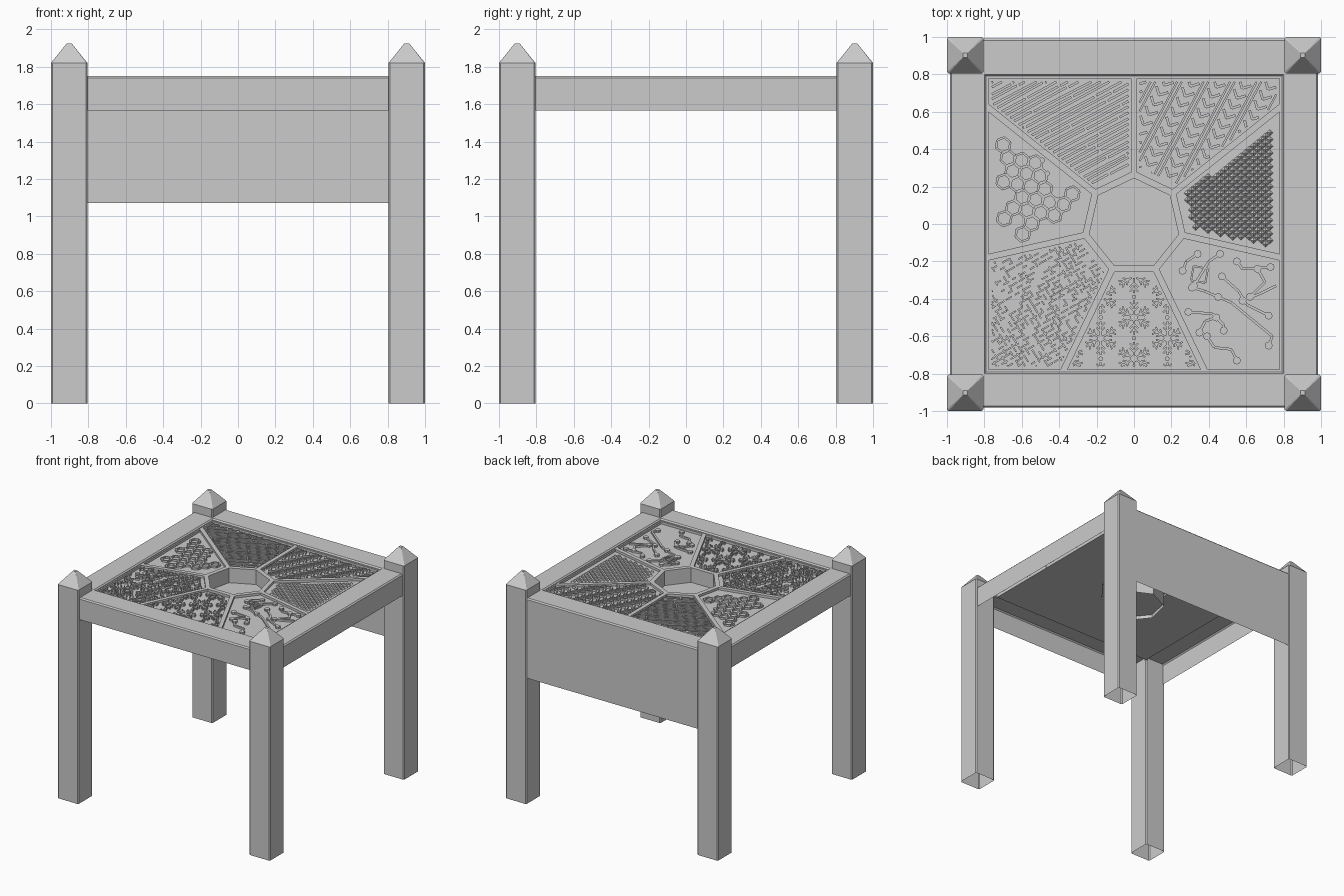
import bpy, bmesh, math, random
from mathutils import Vector, Matrix

if "Cube" in bpy.data.objects:
    bpy.data.objects.remove(bpy.data.objects["Cube"])

random.seed(4)
R_OUT, R_IN = 0.285, 0.245            # centre well rim radii
SQ = 0.79                             # half size of the inlaid top
Z_BASE, Z_TOP, Z_RIM = 1.715, 1.73, 1.735
STEP = math.tau / 7


def finish(bm, name, merge=False):
    if merge:
        bmesh.ops.remove_doubles(bm, verts=bm.verts, dist=1e-5)
        bmesh.ops.recalc_face_normals(bm, faces=bm.faces)
    me = bpy.data.meshes.new(name)
    bm.to_mesh(me)
    bm.free()
    ob = bpy.data.objects.new(name, me)
    bpy.context.collection.objects.link(ob)
    return ob


def face(bm, pts):
    return bm.faces.new([bm.verts.new(p) for p in pts])


def prism(bm, pts, z0, z1, taper=1.0):
    """Bottomless block over a counter-clockwise 2D outline."""
    n = len(pts)
    c = sum((Vector(p) for p in pts), Vector((0, 0))) / n
    lo = [bm.verts.new((p[0], p[1], z0)) for p in pts]
    hi = [bm.verts.new((*(c + (Vector(p) - c) * taper), z1)) for p in pts]
    for i in range(n):
        j = (i + 1) % n
        bm.faces.new((lo[i], lo[j], hi[j], hi[i]))
    bm.faces.new(hi)


def ngon(c, r, n, a0=0.0):
    return [(c[0] + r * math.cos(a0 + i * math.tau / n),
             c[1] + r * math.sin(a0 + i * math.tau / n)) for i in range(n)]


def wedge(k, inset):
    """Half-planes (normal, distance) enclosing the k-th panel."""
    a = math.pi / 2 + k * STEP
    b, m = a + STEP, a + STEP / 2
    planes = [((math.sin(a), -math.cos(a)), -inset), ((-math.sin(b), math.cos(b)), -inset),
              ((-math.cos(m), -math.sin(m)), -R_OUT * math.cos(STEP / 2) - inset)]
    planes += [(n, SQ - inset) for n in ((1, 0), (-1, 0), (0, 1), (0, -1))]
    return [(Vector(n), d) for n, d in planes]


def inside(p, planes, pad=0.0):
    return all(n.dot(Vector(p)) <= d - pad for n, d in planes)


def clip_poly(planes):
    poly = [Vector(p) for p in ((-1, -1), (1, -1), (1, 1), (-1, 1))]
    for n, d in planes:
        out = []
        for i, p in enumerate(poly):
            q = poly[(i + 1) % len(poly)]
            dp, dq = n.dot(p) - d, n.dot(q) - d
            if dp <= 0:
                out.append(p)
            if dp * dq < 0:
                out.append(p.lerp(q, dp / (dp - dq)))
        poly = out
    return poly


def bar(bm, p, q, w, planes=(), z0=Z_BASE, z1=Z_TOP):
    """Raised strip from p to q, trimmed to the panel."""
    p, q = Vector(p), Vector(q)
    t0, t1 = 0.0, 1.0
    for n, d in planes:
        dp, dq = n.dot(p) - d, n.dot(q) - d
        if dp > 0 and dq > 0:
            return
        if dp > 0:
            t0 = max(t0, dp / (dp - dq))
        elif dq > 0:
            t1 = min(t1, dp / (dp - dq))
    if t1 - t0 < 1e-3:
        return
    p, q = p.lerp(q, t0), p.lerp(q, t1)
    u = (q - p).normalized()
    s = Vector((-u.y, u.x)) * w / 2
    prism(bm, [p - s, q - s, q + s, p + s], z0, z1)


def rot(a):
    c, s = math.cos(a), math.sin(a)
    return lambda u, v: Vector((u * c - v * s, u * s + v * c))


# corner posts: hollow, chamfered, with pyramid caps
for name, sx, sy in (("front_left_post", -1, -1), ("front_right_post", 1, -1),
                     ("back_left_post", -1, 1), ("back_right_post", 1, 1)):
    bm = bmesh.new()
    rings = []
    for h, c, z in ((0.0975, 0.008, 0), (0.0975, 0.008, 1.82), (0.013, 0.001, 1.925)):
        k = h - c
        pts = [(h, -k), (h, k), (k, h), (-k, h), (-h, k), (-h, -k), (-k, -h), (k, -h)]
        rings.append([bm.verts.new((sx * 0.9025 + x, sy * 0.9025 + y, z)) for x, y in pts])
    for lo, hi in zip(rings, rings[1:]):
        for i in range(8):
            j = (i + 1) % 8
            bm.faces.new((lo[i], lo[j], hi[j], hi[i]))
    bm.faces.new(rings[-1])
    finish(bm, name)

# frame rails: open shells with a small top chamfer; the back one drops into a panel
for k, (name, out, low) in enumerate((("front_rail", 0.982, 1.565), ("right_rail", 0.985, 1.565),
                                      ("back_panel", 0.992, 1.07), ("left_rail", 0.985, 1.565))):
    prof = [(out, low), (out, 1.74), (out - 0.01, 1.75), (0.8, 1.75), (SQ, 1.74), (SQ, Z_BASE)]
    bm = bmesh.new()
    for (a, z0), (b, z1) in zip(prof, prof[1:]):
        face(bm, [(-0.81, -a, z0), (0.81, -a, z0), (0.81, -b, z1), (-0.81, -b, z1)])
    bm.transform(Matrix.Rotation(k * math.pi / 2, 4, 'Z'))
    finish(bm, name, True).data.update()

# thin sheet under the seven inlays
bm = bmesh.new()
for k in range(7):
    face(bm, [(p.x, p.y, Z_BASE) for p in clip_poly(wedge(k, 0))])
finish(bm, "top_sheet")

# spokes and inner border strips
bm = bmesh.new()
for k in range(7):
    d = rot(math.pi / 2 + k * STEP)
    sq = [(Vector(n), SQ) for n in ((1, 0), (-1, 0), (0, 1), (0, -1))]
    bar(bm, d(R_OUT - 0.01, 0), d(1.2, 0), 0.034, sq, Z_BASE, Z_RIM)
for k in range(4):
    d = rot(k * math.pi / 2)
    bar(bm, d(SQ - 0.006, -SQ), d(SQ - 0.006, SQ), 0.012, (), Z_BASE, Z_RIM)
finish(bm, "spokes")

# heptagonal well: rim, wall and floor
bm = bmesh.new()
prof = [(R_OUT, Z_BASE), (R_OUT, Z_RIM), (R_IN, Z_RIM), (R_IN, 1.58)]
for (r0, z0), (r1, z1) in zip(prof, prof[1:]):
    A, B = ngon((0, 0), r0, 7, math.pi / 2), ngon((0, 0), r1, 7, math.pi / 2)
    for i in range(7):
        j = (i + 1) % 7
        face(bm, [(*A[i], z0), (*A[j], z0), (*B[j], z1), (*B[i], z1)])
face(bm, [(*p, 1.61) for p in ngon((0, 0), R_IN, 7, math.pi / 2)])
finish(bm, "centre_well")


# inlay patterns, one function per panel
def grain(bm, P):
    d = rot(math.radians(28))
    for i in range(-10, 60):
        u = -1.3
        while u < 1:
            length = random.uniform(0.25, 0.6)
            bar(bm, d(u, i * 0.027), d(u + length, i * 0.027 + random.uniform(-.006, .006)), 0.013, P)
            u += length + 0.012


def hexes(bm, P):
    r = 0.043
    d = rot(math.radians(-10))
    for i in range(-9, 10):
        for j in range(-9, 10):
            c = Vector((-0.55, 0.2)) + d(1.73 * r * (i + j % 2 / 2), 1.5 * r * j)
            if not inside(c, P, r) or random.random() < 0.3:
                continue
            pts = ngon(c, r * 0.95, 6, math.radians(20))
            for a, b in zip(pts, pts[1:] + pts[:1]):
                bar(bm, a, b, 0.012)
            if random.random() < 0.2:
                prism(bm, ngon(pts[0], 0.014, 8), Z_BASE, Z_TOP)


def weave(bm, P):
    for ang, chance in ((30, 0.75), (-58, 0.6)):
        d = rot(math.radians(ang))
        for i in range(-40, 41):
            for j in range(-16, 17):
                if random.random() < chance:
                    c = Vector((-0.5, -0.45)) + d(j * 0.055 + i % 2 * 0.027, i * 0.026)
                    bar(bm, c, c + d(random.uniform(0.02, 0.05), 0), 0.009, P)


def flakes(bm, P):
    for i in range(-3, 4):
        for j in range(-7, 1):
            c = Vector((i * 0.178, -0.28 - 0.11 * -j + 0.0))
            if (i + j) % 2:
                prism(bm, ngon(c, 0.012, 8), Z_BASE, Z_TOP) if inside(c, P, 0.02) else None
                continue
            for k in range(6):
                d = rot(math.pi / 2 + k * math.tau / 6)
                bar(bm, c + d(0.01, 0), c + d(0.09, 0), 0.011, P)
                for u, l in ((0.035, 0.022), (0.06, 0.022)):
                    for s in (-1, 1):
                        bar(bm, c + d(u, 0), c + d(u + l, s * l), 0.009, P)
            if inside(c, P, 0.03):
                prism(bm, ngon(c, 0.02, 6), Z_BASE, Z_TOP)


def circuit(bm, P):
    traces = [[(.26, -.25), (.28, -.2), (.34, -.16)], [(.46, -.16), (.4, -.2), (.32, -.33)],
              [(.55, -.2), (.58, -.24), (.73, -.23)], [(.76, -.33), (.68, -.37), (.58, -.41)],
              [(.66, -.24), (.7, -.31), (.62, -.39)], [(.45, -.39), (.38, -.36), (.31, -.34)],
              [(.45, -.39), (.52, -.42), (.74, -.6), (.72, -.65)],
              [(.47, -.28), (.56, -.36), (.6, -.43), (.72, -.49)],
              [(.29, -.47), (.42, -.48), (.48, -.54), (.48, -.57)],
              [(.35, -.58), (.38, -.52), (.44, -.5)], [(.55, -.73), (.52, -.67), (.43, -.66), (.39, -.6)]]
    for t in traces:
        for a, b in zip(t, t[1:]):
            bar(bm, a, b, 0.014, P)
        for c in (t[0], t[-1]):
            if inside(c, P, 0.02):
                prism(bm, ngon(c, 0.021, 8), Z_BASE, Z_TOP + 0.002)
    q = ngon((.35, -.27), 0.055, 4, 0.6)
    for a, b in zip(q, q[1:] + q[:1]):
        bar(bm, a, b, 0.01, P)


def studs(bm, P):
    for i in range(-25, 26):
        for j in range(-25, 26):
            c = (0.55 + i * 0.022, 0.2 + j * 0.036 + i % 2 * 0.018)
            if inside(c, P, 0.018):
                prism(bm, ngon(c, 0.018, 4), Z_BASE, Z_TOP - 0.003, 0.15)


def chevrons(bm, P):
    d = rot(math.radians(62))
    for i in range(-5, 6):
        o = Vector((0.4, 0.5)) + d(0, i * 0.125)
        for off in (0, 0.022):
            bar(bm, o + d(-1, off), o + d(1, off), 0.011, P)
        for j in range(-12, 13):
            c = o + d(j * 0.06, 0.073)
            for s in (-1, 1):
                bar(bm, c + d(-0.018, 0), c + d(0.018, s * 0.036), 0.014, P)


for k, (name, make) in enumerate((("grain_inlay", grain), ("honeycomb_inlay", hexes), ("weave_inlay", weave),
                                  ("snowflake_inlay", flakes), ("circuit_inlay", circuit),
                                  ("stud_inlay", studs), ("chevron_inlay", chevrons))):
    bm = bmesh.new()
    make(bm, wedge(k, 0.03))
    finish(bm, name)
